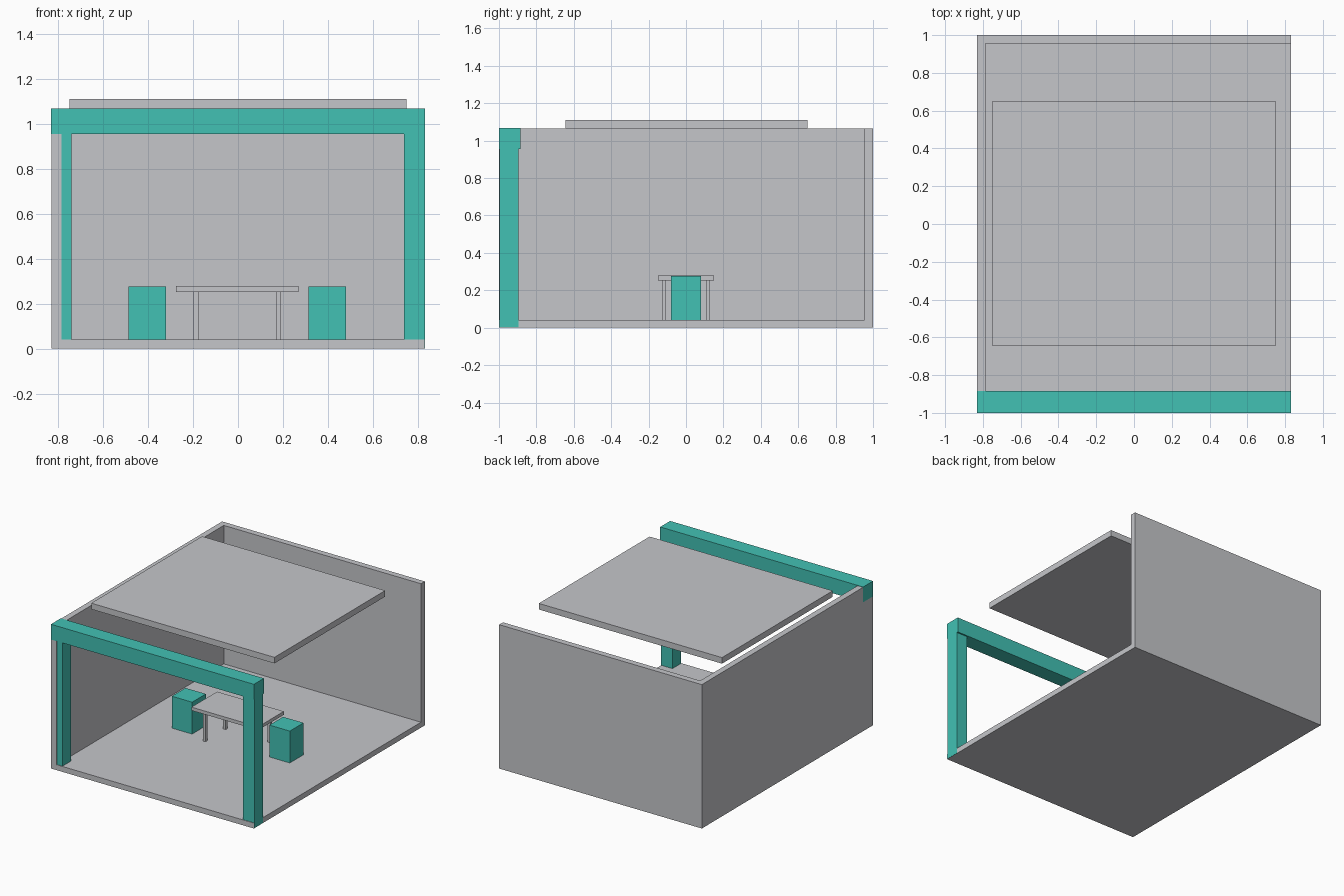
import bpy

if "Cube" in bpy.data.objects:
    bpy.data.objects.remove(bpy.data.objects["Cube"])


def srgb(r, g, b):
    """8-bit display colour to linear RGBA."""
    def lin(c):
        c /= 255
        return c / 12.92 if c <= 0.04045 else ((c + 0.055) / 1.055) ** 2.4
    return (lin(r), lin(g), lin(b), 1)


def material(name, colour):
    m = bpy.data.materials.new(name)
    m.diffuse_color = colour
    m.use_nodes = True
    m.node_tree.nodes["Principled BSDF"].inputs["Base Color"].default_value = m.diffuse_color
    return m


GREY = material("light_grey", srgb(197, 198, 202))
TEAL = material("teal", srgb(66, 193, 180))


def box(name, x, y, z, mat):
    """Axis-aligned box from (min, max) ranges."""
    bpy.ops.mesh.primitive_cube_add(size=1)
    ob = bpy.context.object
    ob.name = ob.data.name = name
    for v in ob.data.vertices:
        v.co = [r[0] if c < 0 else r[1] for c, r in zip(v.co, (x, y, z))]
    ob.data.materials.append(mat)
    return ob


FLOOR = 0.04
W = 0.83      # half width of the room
TOP = 1.065   # wall height

# Room shell: floor, left wall, back wall and raised roof slab
box("floor", (-W, W), (-1, 1), (0, FLOOR), GREY)
box("left_wall", (-W, -0.785), (-1, 1), (0, TOP), GREY)
box("back_wall", (-W, W), (0.955, 1), (0, TOP), GREY)
box("roof_slab", (-0.75, 0.75), (-0.645, 0.65), (TOP, 1.11), GREY)

# Front frame: two posts and a header beam
box("left_post", (-W + 0.001, -0.74), (-0.996, -0.896), (0.001, 0.96), TEAL)
box("right_post", (0.738, W + 0.001), (-0.996, -0.896), (0.001, 0.96), TEAL)
box("header_beam", (-W - 0.001, W + 0.001), (-1.001, -0.885), (0.955, 1.068), TEAL)

# Table: top and four legs
box("table_top", (-0.276, 0.27), (-0.15, 0.15), (0.253, 0.278), GREY)
for x in (-0.187, 0.179):
    for y in (-0.118, 0.118):
        box("table_leg", (x - 0.011, x + 0.011), (y - 0.011, y + 0.011),
            (FLOOR, 0.255), GREY)

# Block stools at both ends of the table
for name, x in (("left_stool", -0.403), ("right_stool", 0.397)):
    box(name, (x - 0.083, x + 0.083), (-0.08, 0.08), (FLOOR, 0.276), TEAL)
